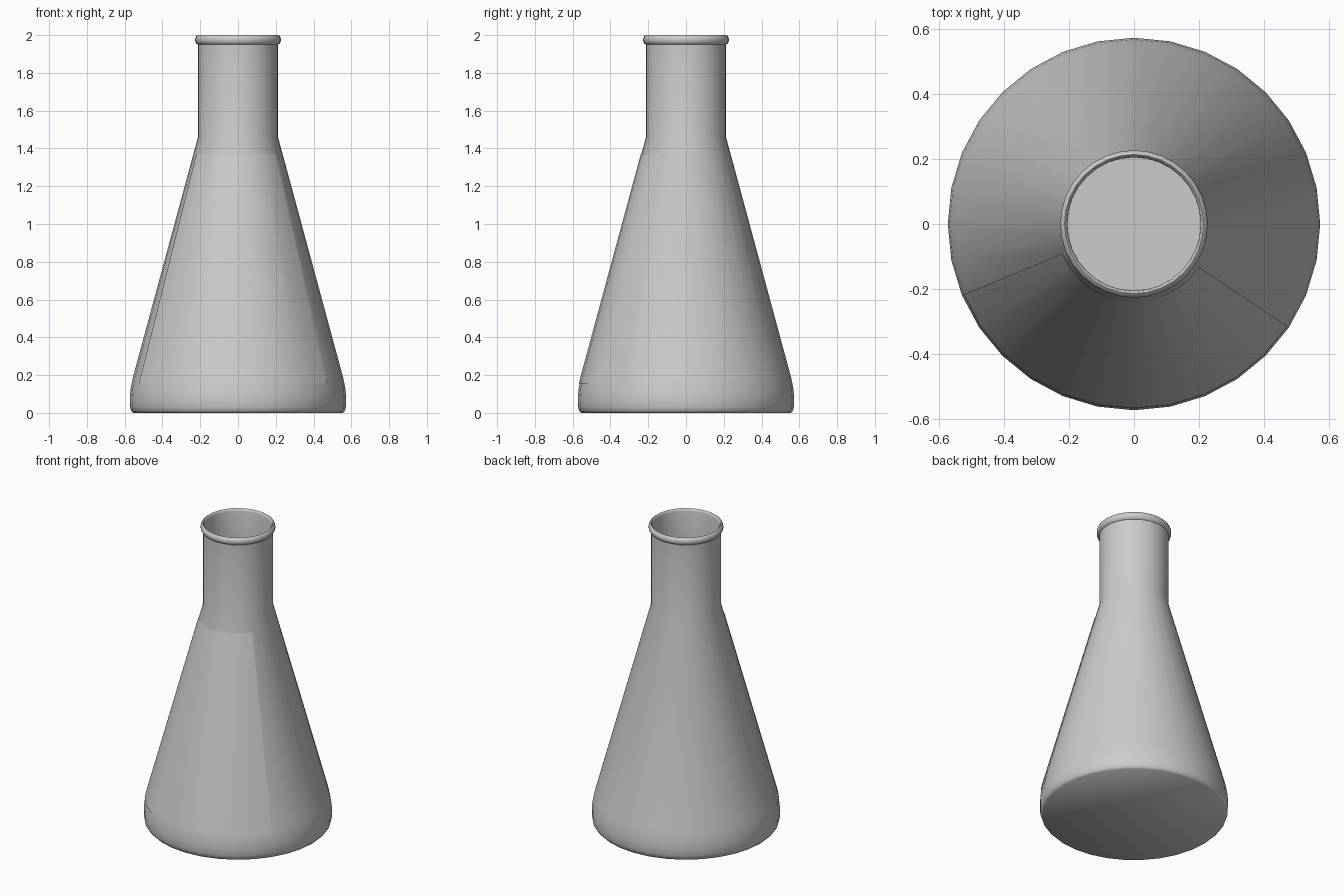
import bpy, bmesh, math

if "Cube" in bpy.data.objects:
    bpy.data.objects.remove(bpy.data.objects["Cube"])

SIDES = 32
STEP = 2 * math.pi / SIDES


def ring(bm, r, z, start=0, count=SIDES):
    # angle 0 points to the front (-y)
    return [bm.verts.new((r * math.sin((start + i) * STEP),
                          -r * math.cos((start + i) * STEP), z)) for i in range(count)]


def lathe(name, profile, start=0, count=SIDES, caps=False):
    bm = bmesh.new()
    rings = [ring(bm, r, z, start, count) for r, z in profile]
    spans = count if count == SIDES else count - 1
    for a, b in zip(rings, rings[1:]):
        for i in range(spans):
            j = (i + 1) % count
            bm.faces.new((a[i], a[j], b[j], b[i]))
    if caps:
        bm.faces.new(rings[0][::-1])
        bm.faces.new(rings[-1])
    mesh = bpy.data.meshes.new(name)
    bm.to_mesh(mesh)
    bm.free()
    obj = bpy.data.objects.new(name, mesh)
    bpy.context.collection.objects.link(obj)
    bpy.context.view_layer.objects.active = obj
    obj.select_set(True)
    bpy.ops.object.shade_smooth_by_angle(angle=math.radians(50))
    obj.select_set(False)
    return obj


# Flask: outer wall, rolled rim, then the thin inner wall down to the floor
outer = [(0.555, 0.0), (0.566, 0.012), (0.572, 0.035), (0.573, 0.08),
         (0.568, 0.13), (0.556, 0.19), (0.212, 1.46), (0.212, 1.95)]
rim = [(0.221, 1.956), (0.227, 1.968), (0.227, 1.982), (0.221, 1.995),
       (0.214, 2.0), (0.208, 1.995)]
inner = [(0.205, 1.98), (0.205, 1.46), (0.548, 0.19), (0.56, 0.13),
         (0.565, 0.08), (0.563, 0.035), (0.55, 0.012)]
lathe("flask", outer + rim + inner, caps=True)

# Thin scale panel wrapped on the front of the cone
lathe("scale_panel", [(0.567, 0.155), (0.559, 0.19), (0.239, 1.37)], start=-6, count=12)
